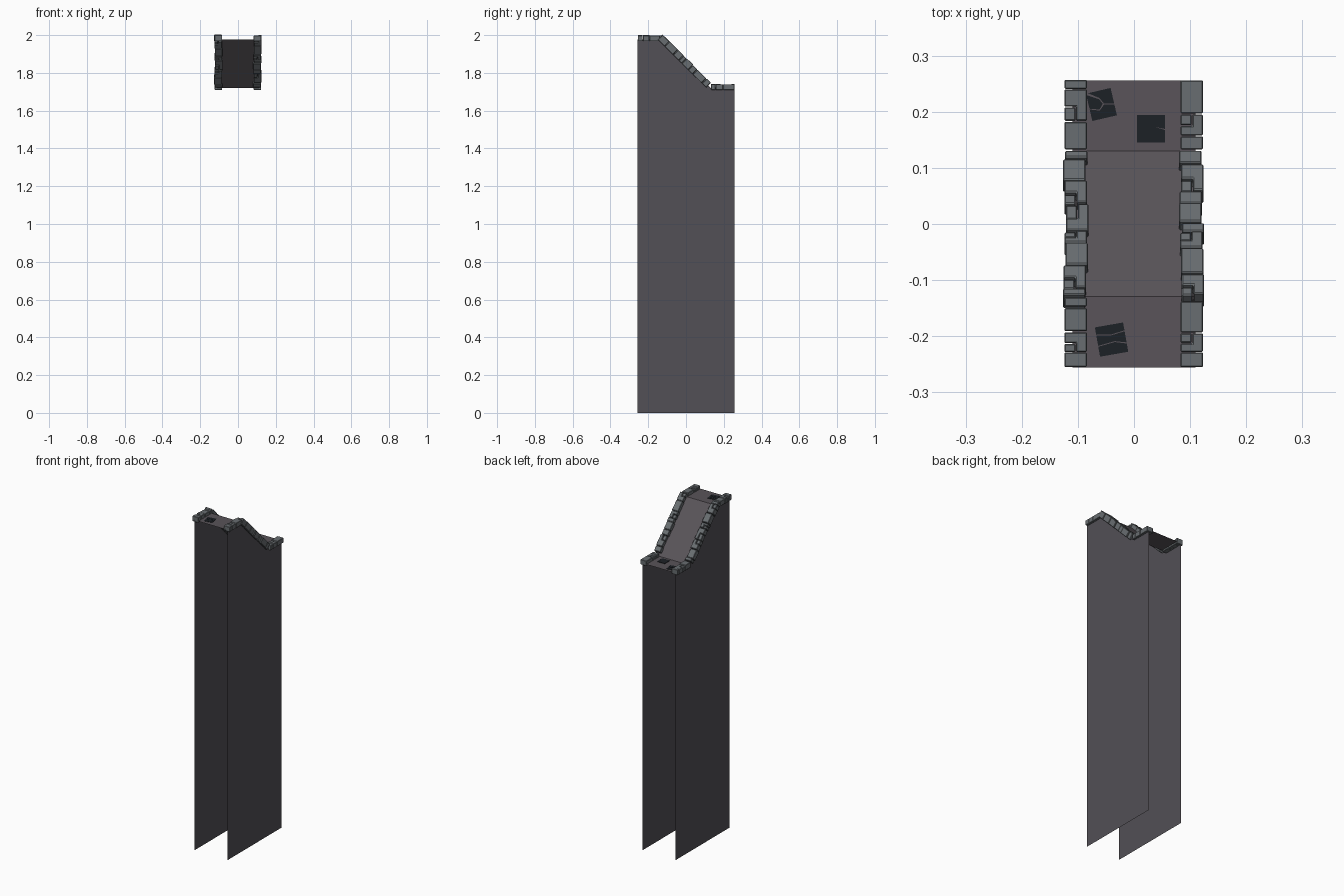
import bpy, bmesh, math, random
from mathutils import Matrix, Vector

if "Cube" in bpy.data.objects:
    bpy.data.objects.remove(bpy.data.objects["Cube"])

random.seed(4)
TOP, LOW = 1.978, 1.72           # landing heights
Y0, Y1, END = -0.129, 0.13, 0.256
WALL_X = 0.11
SLOPE = math.atan2(TOP - LOW, Y1 - Y0)


def material(name, rgb):
    m = bpy.data.materials.new(name)
    m.diffuse_color = (*rgb, 1)
    m.use_nodes = True
    m.node_tree.nodes["Principled BSDF"].inputs["Base Color"].default_value = m.diffuse_color
    return m


WALL = material("wall_grey", (0.085, 0.08, 0.092))
FLOOR = material("floor_grey", (0.10, 0.088, 0.10))
STONE = material("stone_grey", (0.14, 0.155, 0.165))
DARK = material("dark_slate", (0.012, 0.015, 0.019))


def to_object(bm, name, mat):
    me = bpy.data.meshes.new(name)
    bm.to_mesh(me)
    bm.free()
    me.materials.append(mat)
    ob = bpy.data.objects.new(name, me)
    bpy.context.collection.objects.link(ob)
    return ob


def surface_z(y):
    if y <= Y0:
        return TOP
    if y >= Y1:
        return LOW
    return TOP + (LOW - TOP) * (y - Y0) / (Y1 - Y0)


# floor sheet: landing, ramp, landing
profile = [(-END, TOP), (Y0, TOP), (Y1, LOW), (END, LOW)]
bm = bmesh.new()
rows = [[bm.verts.new((x, y, z)) for x in (-WALL_X, WALL_X)] for y, z in profile]
for a, b in zip(rows, rows[1:]):
    bm.faces.new((a[0], a[1], b[1], b[0]))
to_object(bm, "ramp_floor", FLOOR)

# side walls: open single sheets reaching the ground
for side, label in ((-1, "left"), (1, "right")):
    bm = bmesh.new()
    pts = [(-END, 0), (END, 0)] + profile[::-1]
    vs = [bm.verts.new((side * WALL_X, y, z)) for y, z in pts]
    bm.faces.new(vs if side > 0 else vs[::-1])
    to_object(bm, label + "_wall", WALL)


def prism(bm, pts, bottom, top, bevel):
    """Bevelled prism laid on the floor profile; pts are (x, y) seen from above."""
    part = bmesh.new()
    face = part.faces.new([part.verts.new((x, y, bottom)) for x, y in pts])
    ext = bmesh.ops.extrude_face_region(part, geom=[face])
    for v in ext["geom"]:
        if isinstance(v, bmesh.types.BMVert):
            v.co.z = top
    bmesh.ops.recalc_face_normals(part, faces=part.faces)
    if bevel:
        bmesh.ops.bevel(part, geom=part.edges[:], offset=bevel, segments=1,
                        affect='EDGES', clamp_overlap=True)
    yc = sum(p[1] for p in pts) / len(pts)
    on_slope = Y0 < yc < Y1
    for v in part.verts:
        x, y, t = v.co
        if on_slope:
            y -= math.sin(SLOPE) * 0.017
            z = TOP + (LOW - TOP) * (y - Y0) / (Y1 - Y0)
            v.co = (x, y + t * math.sin(SLOPE), z + t * math.cos(SLOPE))
        else:
            v.co.z = surface_z(yc) + t
    tmp = bpy.data.meshes.new("tmp")
    part.to_mesh(tmp)
    part.free()
    bm.from_mesh(tmp)
    bpy.data.meshes.remove(tmp)


# curb stones: (far y, near y, corner notch: 0 none, 1 near, 2 far)
LEFT = [(.257, .241, 0), (.240, .184, 1), (.182, .133, 0),
        (.129, .117, 0), (.116, .079, 0), (.077, .038, 1), (.036, -.011, 2),
        (-.013, -.034, 2), (-.036, -.075, 0), (-.077, -.116, 1), (-.117, -.128, 0),
        (-.131, -.147, 0), (-.150, -.191, 0), (-.193, -.228, 1), (-.229, -.255, 0)]
RIGHT = [(.256, .197, 0), (.195, .158, 2), (.156, .133, 0),
         (.129, .107, 0), (.105, .059, 1), (.057, .035, 0), (.034, .001, 0),
         (0, -.015, 0), (-.016, -.045, 2), (-.046, -.090, 0), (-.091, -.126, 1),
         (-.138, -.193, 0), (-.195, -.228, 2), (-.229, -.255, 0)]

for label, stones, xa in (("left", LEFT, -.124), ("right", RIGHT, .083)):
    bm = bmesh.new()
    for far, near, notch in stones:
        on_slope = Y0 < (far + near) / 2 < Y1
        j = random.uniform(-.003, .003) if on_slope else 0
        h = random.uniform(.017, .023) if on_slope else random.choice((.022, .0195))
        b = -.015 if on_slope else -.010
        x0, x1 = xa + j, xa + .040 + j
        cx, g = x0 + .021, .0015
        cy = near + (far - near) * .45
        if notch == 1:       # L-shaped stone with a small filler in its corner
            prism(bm, [(x0, far), (x0, cy), (cx, cy), (cx, near), (x1, near), (x1, far)],
                  b, h, .0018)
            prism(bm, [(x0, cy - g), (x0, near), (cx - g, near), (cx - g, cy - g)],
                  b, h - .004, .0018)
        elif notch == 2:
            prism(bm, [(x0, cy), (x0, near), (x1, near), (x1, far), (cx, far), (cx, cy)],
                  b, h, .0018)
            prism(bm, [(x0, far), (x0, cy + g), (cx - g, cy + g), (cx - g, far)],
                  b, h - .004, .0018)
        else:
            prism(bm, [(x0, far), (x0, near), (x1, near), (x1, far)], b, h, .0018)
    to_object(bm, label + "_curb_stones", STONE)

# cracked slate tiles: thin pieces separated by narrow cracks (unit square coordinates)
CRACKED = [
    [[(-.5, -.5), (.5, -.5), (.5, -.1), (.1, -.02), (-.12, -.2), (-.5, -.08)],
     [(-.5, -.05), (-.12, -.16), (.06, .02), (-.05, .2), (-.5, .45)],
     [(.1, .02), (.5, -.06), (.5, .5), (-.42, .5), (-.02, .24)]],
    [[(-.5, -.5), (.5, -.5), (.5, -.05), (.15, .06), (.5, -.01), (.5, .5), (-.5, .5)]],
    [[(-.5, -.5), (.5, -.5), (.5, -.22), (.1, -.1), (-.5, -.16)],
     [(-.5, -.13), (.1, -.07), (.5, -.18), (.5, .2), (0, .14), (-.5, .22)],
     [(-.5, .25), (0, .17), (.5, .23), (.5, .5), (-.5, .5)]],
]
PLACES = [(-.058, .213, .045, .050, 13), (.030, .170, .050, .049, 0), (-.040, -.206, .051, .053, 10)]
for i, (pieces, (x, y, w, d, ang)) in enumerate(zip(CRACKED, PLACES)):
    bm = bmesh.new()
    rot = Matrix.Rotation(math.radians(ang), 2)
    for piece in pieces:
        pts = [rot @ Vector((u * w, v * d)) + Vector((x, y)) for u, v in piece]
        prism(bm, [tuple(p) for p in pts], 0.0003, .0025, 0)
    to_object(bm, f"cracked_tile_{i + 1}", DARK)
